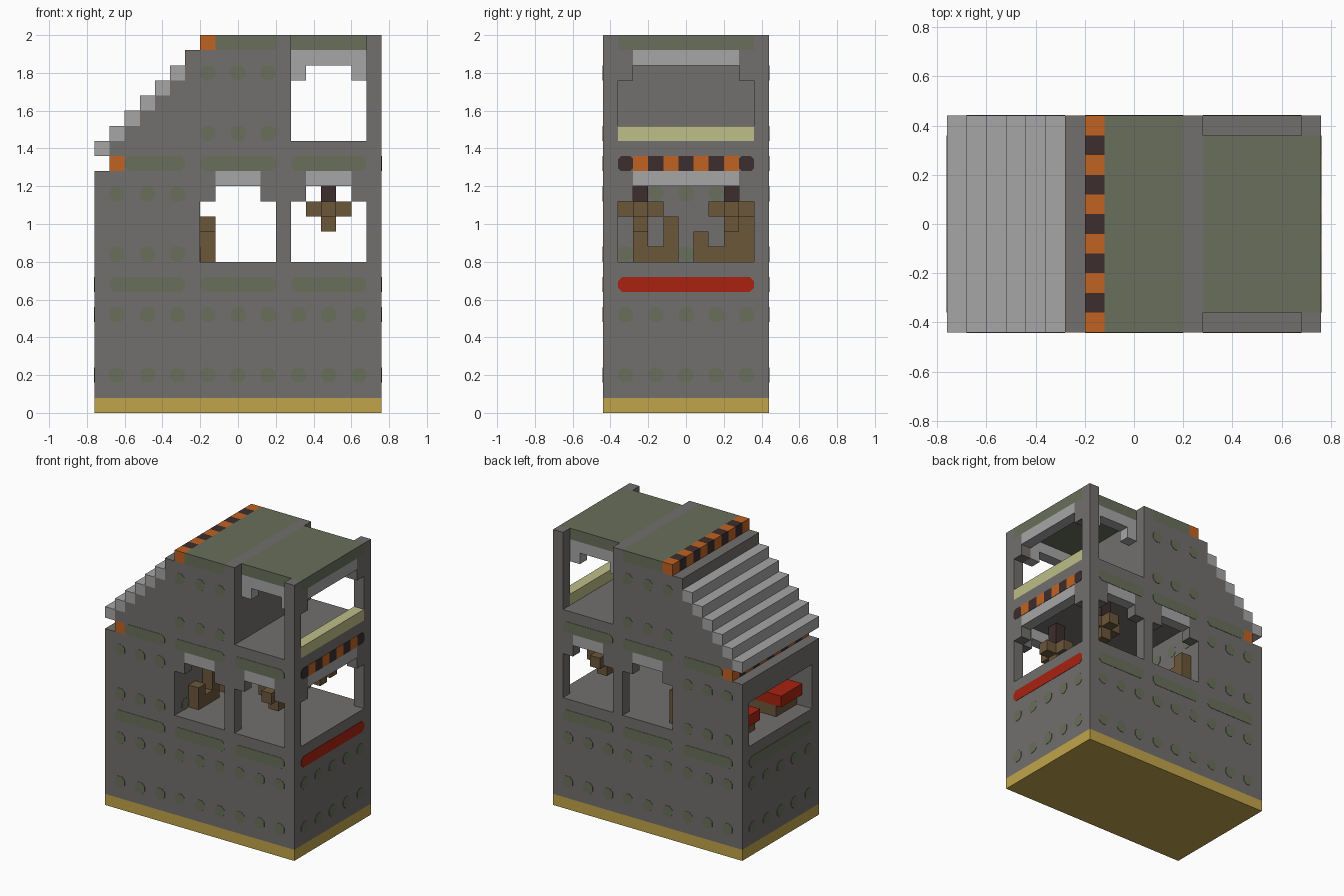
import bpy
import bmesh
from mathutils import Vector

cube = bpy.data.objects.get("Cube")
if cube:
    bpy.data.objects.remove(cube, do_unlink=True)

U = 0.08               # one building block
NX, NY, NZ = 19, 11, 25


def material(name, rgb):
    lin = [((c / 255 + 0.055) / 1.055) ** 2.4 for c in rgb] + [1]
    m = bpy.data.materials.new(name)
    m.use_nodes = True
    m.diffuse_color = lin
    bsdf = m.node_tree.nodes["Principled BSDF"]
    bsdf.inputs["Base Color"].default_value = lin
    bsdf.inputs["Roughness"].default_value = 0.9
    return m


stone = material("stone grey", (114, 112, 110))
pale = material("light grey", (166, 166, 166))
moss = material("moss green", (105, 111, 91))
gold = material("gold", (192, 164, 74))
orange = material("orange", (192, 98, 34))
dark = material("dark brown", (60, 45, 46))
wood = material("wood brown", (108, 87, 58))
red = material("red", (168, 34, 16))
cream = material("cream", (189, 191, 136))


def place(x, y, z):
    return Vector(((x - NX / 2) * U, (y - NY / 2) * U, z * U))


def finish(name, mat, bm):
    bmesh.ops.recalc_face_normals(bm, faces=bm.faces)
    me = bpy.data.meshes.new(name)
    bm.to_mesh(me)
    bm.free()
    me.materials.append(mat)
    bpy.context.collection.objects.link(bpy.data.objects.new(name, me))


def blocks(name, mat, spans, mirror=False):
    """Boxes given as block spans (x0, x1, y0, y1, z0, z1), mirrored front to back."""
    if mirror:
        spans = spans + [(a, b, NY - d, NY - c, e, f) for a, b, c, d, e, f in spans]
    bm = bmesh.new()
    for x0, x1, y0, y1, z0, z1 in spans:
        lo, hi = place(x0, y0, z0), place(x1, y1, z1)
        for v in bmesh.ops.create_cube(bm, size=1)["verts"]:
            v.co = [(l + h) / 2 + c * (h - l) for l, h, c in zip(lo, hi, v.co)]
    finish(name, mat, bm)


def plates(name, mat, axis, levels, rects, cut=0.28):
    """Thin inlays with clipped corners on planes across the given axis."""
    bm = bmesh.new()
    t = 0.03
    for level in levels:
        for u0, u1, z0, z1 in rects:
            outline = [(u0 + cut, z0), (u1 - cut, z0), (u1, z0 + cut), (u1, z1 - cut),
                       (u1 - cut, z1), (u0 + cut, z1), (u0, z1 - cut), (u0, z0 + cut)]
            if cut == 0:
                outline = [(u0, z0), (u1, z0), (u1, z1), (u0, z1)]

            def at(u, z, n):
                return place(n, u, z) if axis == "x" else place(u, n, z)
            rings = [[bm.verts.new(at(u, z, level + s)) for u, z in outline] for s in (-t, t)]
            bm.faces.new(rings[0])
            bm.faces.new(rings[1])
            n = len(outline)
            for i in range(n):
                j = (i + 1) % n
                bm.faces.new((rings[0][i], rings[0][j], rings[1][j], rings[1][i]))
    finish(name, mat, bm)


# Foundation and solid lower storey
blocks("foundation", gold, [(0, NX, 0, NY, 0, 1)])
blocks("lower_storey", stone, [(0, NX, 0, NY, 1, 10)])

# Middle storey walls, window brackets and partition
blocks("middle_walls", stone, [
    (0, 7, 0, 1, 10, 16), (12, 13, 0, 1, 10, 16), (18, 19, 0, 1, 10, 16),
    (7, 8, 0, 1, 14, 16), (11, 12, 0, 1, 14, 16), (13, 14, 0, 1, 14, 16),
    (17, 18, 0, 1, 14, 16), (18, 19, 1, 2, 14, 16)], mirror=True)
blocks("partition", stone, [(6, 7, 1, 10, 10, 16)])
blocks("end_wall_header", stone, [(0, 1, 1, 10, 14, 16)])
blocks("window_lintels", pale, [(8, 11, 0, 1, 15, 16), (14, 17, 0, 1, 15, 16)], mirror=True)
blocks("side_window_lintel", pale, [(18, 19, 2, 9, 15, 16)])

# Upper floor and solid upper block
blocks("upper_floor", stone, [(2, 19, 0, NY, 16, 17), (13, 19, 0, NY, 17, 18)])
blocks("upper_block", stone, [(6, 13, 0, NY, 17, 24), (12, 13, 0, NY, 24, 25)])

# Outside stair
blocks("stair_core", stone, [(k, k + 1, 0, NY, 17, 17 + k) for k in range(1, 6)])
blocks("stair_treads", pale, [(k, k + 1, 0, NY, 17 + k, 18 + k) for k in range(6)])

# Striped beams below the stair and at the roof edge
for name, x, z in (("stair_beam", 1, 16), ("roof_beam", 7, 24)):
    for label, mat, start in (("orange", orange, 0), ("dark", dark, 1)):
        blocks(f"{name}_{label}", mat,
               [(x, x + 1, y, y + 1, z, z + 1) for y in range(start, NY, 2)])

# Upper room
blocks("upper_posts", stone, [(18, 19, 0, 1, 18, 25), (18, 19, 1, 2, 22, 24)], mirror=True)
blocks("upper_window_sill", cream, [(18, 19, 1, 10, 18, 19)])
blocks("upper_side_lintel", pale, [(18, 19, 2, 9, 23, 24)])
blocks("upper_lintels", pale, [(13, 18, 1, 2, 23, 24), (13, 14, 1, 2, 22, 23),
                               (17, 18, 1, 2, 22, 23)], mirror=True)
blocks("roof", moss, [(8, 12, 0, NY, 24, 25), (13, 19, 1, 10, 24, 25)])

# Green studs and bands on the long walls
odd = range(1, 18, 2)
studs = [(x, x + 1, z, z + 1) for z in (2, 6) for x in odd]
studs += [(x, x + 1, z, z + 1) for z in (10, 14) for x in (1, 3, 5)]
studs += [(x, x + 1, z, z + 1) for z in (18, 22) for x in (7, 9, 11)]
bands = [(1, 6, 8, 9), (7, 12, 8, 9), (13, 18, 8, 9),
         (2, 6, 16, 17), (7, 12, 16, 17), (13, 18, 16, 17)]
plates("long_wall_inlays", moss, "y", (0, NY), studs + bands)

# Inlays on the end walls and partition
row = range(1, 10, 2)
plates("end_wall_studs", moss, "x", (0, NX),
       [(y, y + 1, z, z + 1) for z in (2, 6) for y in row])
plates("partition_studs", moss, "x", (6, 7),
       [(y, y + 1, z, z + 1) for z in (10, 14) for y in row])
plates("stair_end_band", moss, "x", (0,), [(1, 10, 8, 9)])
plates("red_band", red, "x", (NX,), [(1, 10, 8, 9)])
plates("side_stripe_orange", orange, "x", (NX,),
       [(y, y + 1, 16, 17) for y in range(2, 9, 2)], cut=0)
plates("side_stripe_dark", dark, "x", (NX,),
       [(y, y + 1, 16, 17) for y in range(3, 8, 2)], cut=0)
plates("side_stripe_ends", dark, "x", (NX,), [(1, 2, 16, 17), (9, 10, 16, 17)], cut=0.2)

# Hanging lamps
blocks("lamp_arms", wood, [(14, 17, 2, 3, 13, 14), (15, 16, 1, 2, 13, 14),
                           (15, 16, 3, 4, 13, 14), (15, 16, 2, 3, 12, 13)], mirror=True)
blocks("lamp_chains", dark, [(15, 16, 2, 3, 14, 16)], mirror=True)

# Wooden seats along the partition
blocks("front_seat", wood, [(7, 8, 2, 3, 10, 12), (7, 8, 3, 4, 10, 11), (7, 8, 4, 5, 10, 13)])
blocks("back_seat", wood, [(7, 8, 6, 7, 10, 12), (7, 8, 7, 8, 10, 11),
                           (7, 8, 8, 9, 10, 12), (7, 8, 9, 10, 10, 13)])

# Beds in the end room
blocks("bed_frames", wood, [(1.5, 6, 1, 4, 10, 11)], mirror=True)
blocks("bed_covers", red, [(1, 5, 1, 4, 11, 12)], mirror=True)
